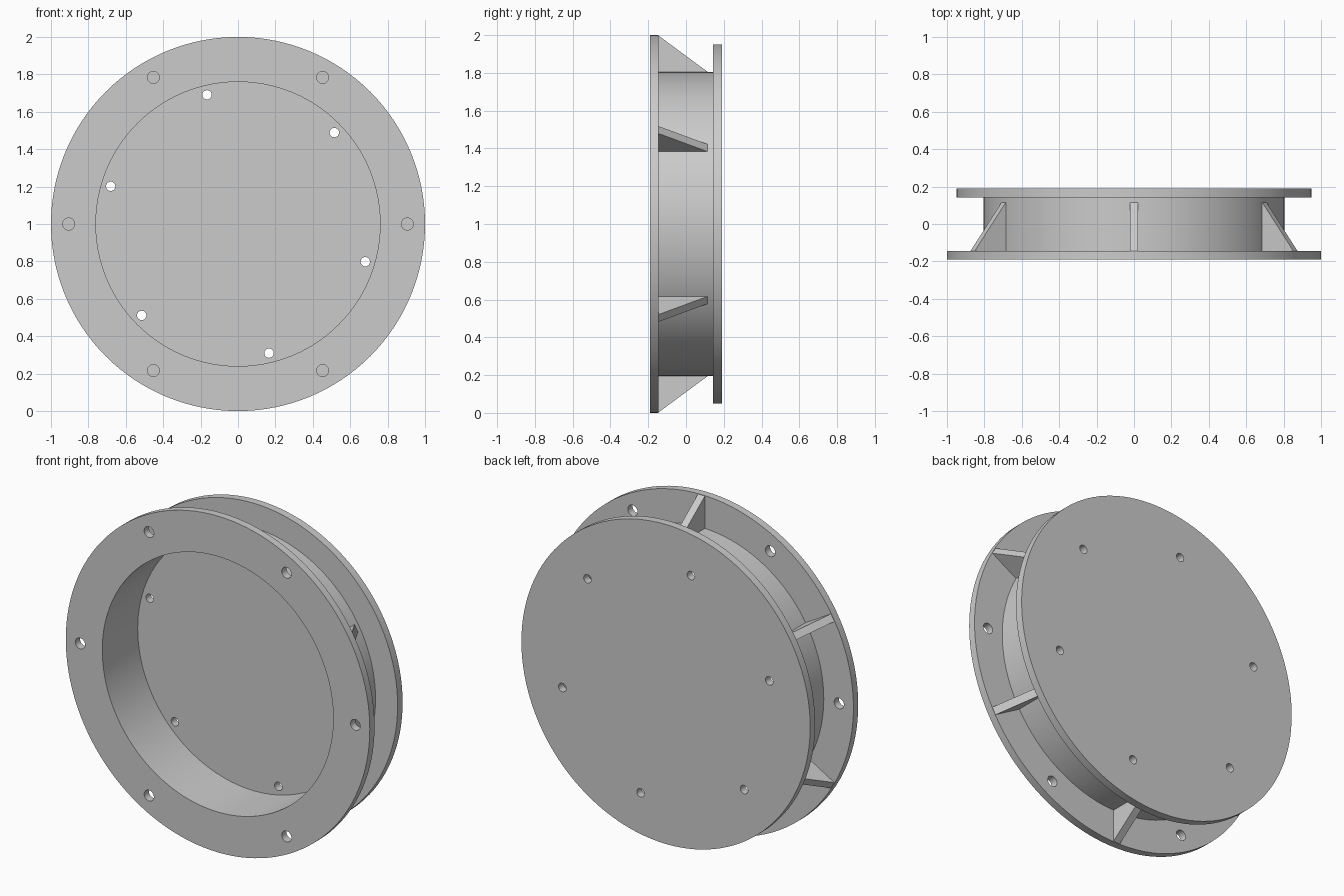
import bpy, bmesh
from math import sin, cos, radians, tau
from mathutils import Matrix, Vector

cube = bpy.data.objects.get("Cube")
if cube:
    bpy.data.objects.remove(cube)

AXIS = Vector((0, 0, 1))          # centre of the wheel-like body
FRONT, BACK = -0.19, 0.19
FLANGE_BACK, PLATE_FRONT = -0.145, 0.143
BORE, BARREL, PLATE, FLANGE = 0.76, 0.805, 0.95, 1.0

grey = bpy.data.materials.new("plain grey")
grey.use_nodes = True
grey.diffuse_color = (0.6, 0.6, 0.6, 1)
grey.node_tree.nodes["Principled BSDF"].inputs["Base Color"].default_value = (0.6, 0.6, 0.6, 1)


def make_object(name, bm):
    bmesh.ops.recalc_face_normals(bm, faces=bm.faces)
    mesh = bpy.data.meshes.new(name)
    bm.to_mesh(mesh)
    bm.free()
    mesh.materials.append(grey)
    obj = bpy.data.objects.new(name, mesh)
    bpy.context.scene.collection.objects.link(obj)
    return obj


def lathe(name, profile, steps=128):
    """Spin an (radius, y) outline round the horizontal axis."""
    bm = bmesh.new()
    verts = [bm.verts.new(AXIS + Vector((r, y, 0))) for r, y in profile]
    edges = [bm.edges.new(pair) for pair in zip(verts, verts[1:])]
    bmesh.ops.spin(bm, geom=verts + edges, cent=AXIS, axis=(0, 1, 0),
                   angle=tau, steps=steps, use_duplicate=False)
    bmesh.ops.remove_doubles(bm, verts=bm.verts, dist=0.0001)
    return make_object(name, bm)


def add_pins(bm, ring, start, radius, y):
    """Six cylinders along y on a bolt circle."""
    for i in range(6):
        a = radians(start + 60 * i)
        place = Matrix.Translation(AXIS + Vector((ring * cos(a), y, ring * sin(a))))
        bmesh.ops.create_cone(bm, cap_ends=True, segments=32, radius1=radius,
                              radius2=radius, depth=0.12,
                              matrix=place @ Matrix.Rotation(radians(90), 4, 'X'))


# Body: front flange, barrel and closed back plate in one outline
body = lathe("flanged_body", [
    (0, PLATE_FRONT), (BORE, PLATE_FRONT), (BORE, FRONT), (FLANGE, FRONT),
    (FLANGE, FLANGE_BACK), (BARREL, FLANGE_BACK), (BARREL, PLATE_FRONT),
    (PLATE, PLATE_FRONT), (PLATE, BACK), (0, BACK)])

# Bolt holes through the flange and the back plate
bm = bmesh.new()
add_pins(bm, 0.905, 0, 0.032, (FRONT + FLANGE_BACK) / 2)
add_pins(bm, 0.71, 43.5, 0.025, (BACK + PLATE_FRONT) / 2)
cutter = make_object("hole_cutter", bm)
cutter.hide_render = True
cut = body.modifiers.new("bolt_holes", 'BOOLEAN')
cut.operation, cut.solver, cut.object = 'DIFFERENCE', 'EXACT', cutter
bpy.ops.object.select_all(action='DESELECT')
body.select_set(True)
bpy.context.view_layer.objects.active = body
bpy.ops.object.modifier_apply(modifier=cut.name)
bpy.data.objects.remove(cutter)
bpy.ops.object.shade_smooth_by_angle(angle=radians(30))

# Triangular stiffening ribs between flange and barrel
for i in range(6):
    bm = bmesh.new()
    outline = [(0.8, FLANGE_BACK - 0.002), (0.997, FLANGE_BACK - 0.002),
               (0.997, FLANGE_BACK), (BARREL, 0.115), (0.8, 0.115)]
    face = bm.faces.new([bm.verts.new((r, y, -0.0225)) for r, y in outline])
    side = bmesh.ops.extrude_face_region(bm, geom=[face])["geom"]
    bmesh.ops.translate(bm, vec=(0, 0, 0.045),
                        verts=[v for v in side if isinstance(v, bmesh.types.BMVert)])
    turn = Matrix.Translation(AXIS) @ Matrix.Rotation(radians(30 + 60 * i), 4, 'Y')
    bm.transform(turn)
    make_object(f"rib_{i + 1}", bm)
